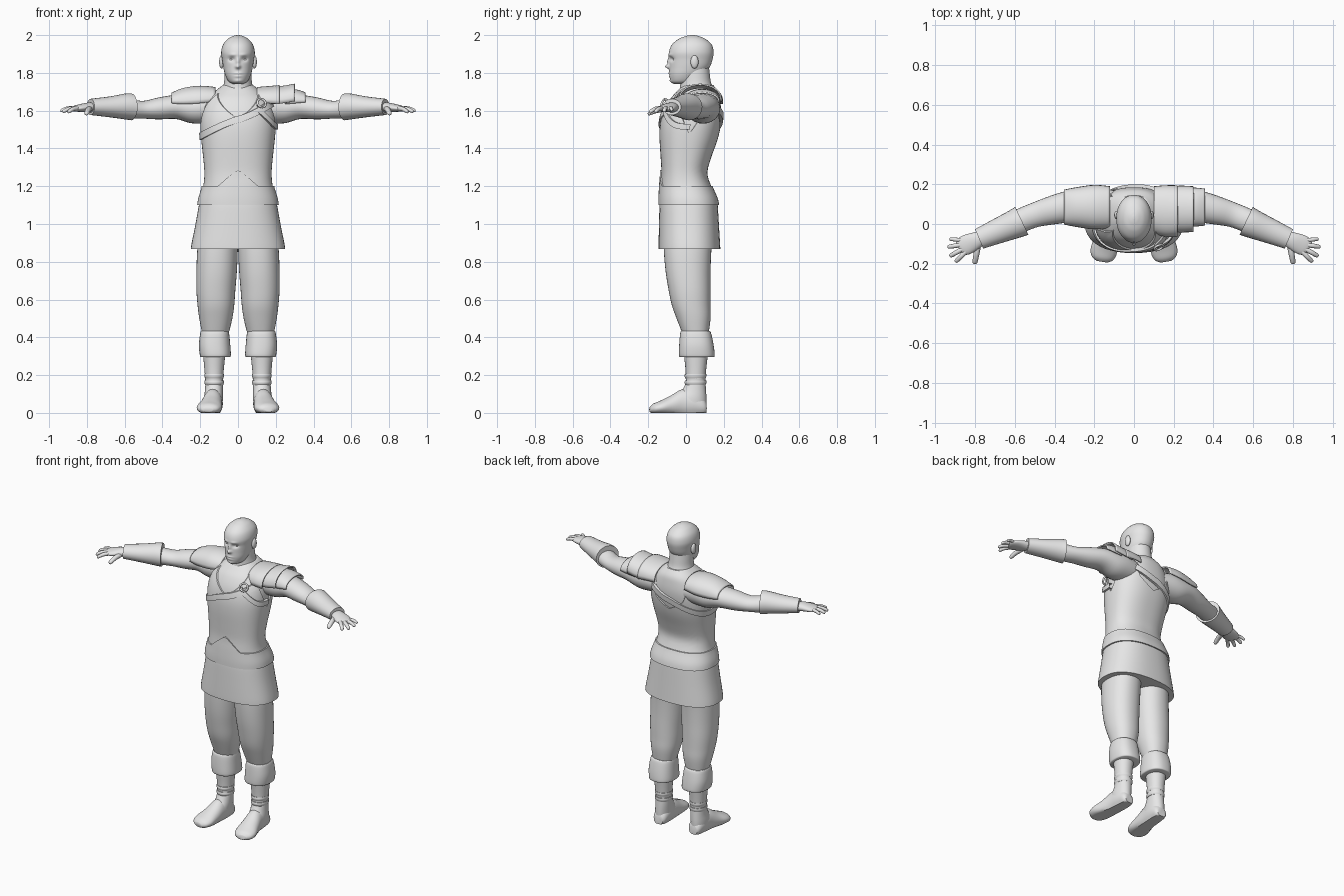
import bpy, bmesh
from math import sin, cos, pi, exp, radians, degrees
from mathutils import Vector

if "Cube" in bpy.data.objects:
    bpy.data.objects.remove(bpy.data.objects["Cube"], do_unlink=True)

GREY = (0.8, 0.8, 0.8, 1.0)
mat = bpy.data.materials.new("plain grey")
mat.use_nodes = True
mat.diffuse_color = GREY
mat.node_tree.nodes["Principled BSDF"].inputs["Base Color"].default_value = GREY


def finish(name, bm, mirror=False, thick=0):
    bmesh.ops.recalc_face_normals(bm, faces=bm.faces)
    me = bpy.data.meshes.new(name)
    bm.to_mesh(me)
    bm.free()
    for p in me.polygons:
        p.use_smooth = True
    me.set_sharp_from_angle(angle=radians(45))
    me.materials.append(mat)
    ob = bpy.data.objects.new(name, me)
    bpy.context.collection.objects.link(ob)
    if thick:
        ob.modifiers.new("Thickness", 'SOLIDIFY').thickness = thick
    if mirror:
        ob.modifiers.new("Mirror", 'MIRROR')
    return ob


def skin(name, rows, wrap=True, caps=True, **kw):
    """Join rows of points into a surface."""
    bm = bmesh.new()
    grid = [[bm.verts.new(p) for p in row] for row in rows]
    n = len(grid[0])
    for r, s in zip(grid, grid[1:]):
        for i in range(n if wrap else n - 1):
            j = (i + 1) % n
            bm.faces.new((r[i], r[j], s[j], s[i]))
    if caps:
        bm.faces.new(grid[0])
        bm.faces.new(grid[-1])
    return finish(name, bm, **kw)


def smooth(keys, steps=4):
    """Pass a smooth curve through rows of numbers."""
    ks = [keys[0]] + list(keys) + [keys[-1]]
    out = []
    for i in range(1, len(ks) - 2):
        for k in range(steps):
            t = k / steps
            out.append([b + 0.5 * t * (c - a + t * (2*a - 5*b + 4*c - d + t * (3*(b - c) + d - a)))
                        for a, b, c, d in zip(*ks[i - 1:i + 3])])
    return out + [list(keys[-1])]


def spow(v, e):
    return abs(v) ** e * (1 if v >= 0 else -1)


def level_point(key, t, power=2.4, off=0):
    """Point at angle t on a level section (z, x0, x1, y0, y1)."""
    z, x0, x1, y0, y1 = key
    return Vector(((x0 + x1) / 2 + ((x1 - x0) / 2 + off) * spow(cos(t), 2 / power),
                   (y0 + y1) / 2 + ((y1 - y0) / 2 + off) * spow(sin(t), 2 / power), z))


def column(name, keys, n=40, power=2.4, steps=4, **kw):
    rows = [[level_point(k, 2 * pi * i / n, power) for i in range(n)] for k in smooth(keys, steps)]
    return skin(name, rows, **kw)


def limb(name, keys, n=24, steps=4, **kw):
    """Tube along a path of (x, y, z, half width, half height)."""
    ks = smooth(keys, steps)
    rows = []
    for i, k in enumerate(ks):
        c = Vector(k[:3])
        d = Vector(ks[min(i + 1, len(ks) - 1)][:3]) - Vector(ks[max(i - 1, 0)][:3])
        side = Vector((d.y, -d.x, 0)).normalized()
        row = [c + side * k[3] * cos(2*pi*j/n) + Vector((0, 0, k[4] * sin(2*pi*j/n))) for j in range(n)]
        for p in row:
            p.z = max(p.z, 0)
        rows.append(row)
    return skin(name, rows, **kw)


def ball(name, loc, size, mirror=False):
    bm = bmesh.new()
    bmesh.ops.create_uvsphere(bm, u_segments=20, v_segments=12, radius=1)
    for v in bm.verts:
        v.co = Vector(loc) + v.co * Vector(size)
    return finish(name, bm, mirror)


# Torso
def even(z, w, y0, y1):
    return (z, -w, w, y0, y1)


TORSO = smooth([even(.95, .19, -.12, .15), even(1.1, .2, -.13, .16), even(1.2, .176, -.127, .125),
                even(1.27, .17, -.122, .105), even(1.35, .176, -.126, .125), even(1.45, .187, -.132, .16),
                even(1.53, .192, -.13, .178), even(1.6, .184, -.115, .185), even(1.66, .16, -.085, .18),
                even(1.7, .125, -.05, .17), even(1.735, .08, -.015, .145)], 6)
skin("torso", [[level_point(k, 2 * pi * i / 48) for i in range(48)] for k in TORSO])


def on_torso(t, z, off):
    for a, b in zip(TORSO, TORSO[1:]):
        if a[0] <= z <= b[0]:
            f = (z - a[0]) / (b[0] - a[0])
            return level_point([p + (q - p) * f for p, q in zip(a, b)], t, off=off)
    return level_point(TORSO[-1], t, off=off)


def band(name, low, high, off, start=0, end=360, n=96, rows=8):
    """Layer over the torso between two heights that vary with the angle."""
    closed = end - start == 360
    ts = [radians(start + (end - start) * i / (n if closed else n - 1)) for i in range(n)]
    spans = [(0, -.006)] + [(r / rows, off) for r in range(rows + 1)] + [(1, -.006)]
    grid = [[on_torso(t, low(t) + (high(t) - low(t)) * f, o) for t in ts] for f, o in spans]
    skin(name, grid, wrap=closed, caps=False)


def ramp(x, pts):
    for (a, u), (b, v) in zip(pts, pts[1:]):
        if x <= b:
            return u + (v - u) * (x - a) / (b - a)
    return pts[-1][1]


# Tunic with a V at the front, a deep scoop behind and open armholes
def neckline(t):
    a = degrees(abs(abs((t + pi) % (2 * pi) - pi) - pi / 2))
    if sin(t) < 0:
        return ramp(a, [(0, 1.56), (45, 1.69), (65, 1.63), (90, 1.48)])
    return ramp(a, [(0, 1.49), (25, 1.55), (48, 1.69), (68, 1.62), (90, 1.48)])


band("tunic", lambda t: 1.15, neckline, .008, rows=16)


# Belt with a peaked front
def belt_top(t):
    return 1.2 + (max(0, .085 - .17 * abs(cos(t))) if sin(t) < 0 else 0)


band("belt", lambda t: 1.1, belt_top, .016, n=120)

# Chest straps and ring
band("long_strap", lambda t: 1.535 + .09 * cos(t), lambda t: 1.572 + .09 * cos(t), .016, rows=4)
band("side_strap", lambda t: 1.5 - .13 * sin(t) ** 3, lambda t: 1.53 - .14 * sin(t) ** 3, .02, -62, 0, 24, 4)
bpy.ops.mesh.primitive_torus_add(major_radius=.024, minor_radius=.006, major_segments=24, minor_segments=8,
                                 location=(.125, -.118, 1.64), rotation=(radians(65), 0, radians(25)))
ring = bpy.context.object
ring.name = "strap_ring"
ring.data.materials.append(mat)
bpy.ops.object.shade_smooth()

# Skirt
column("skirt", [even(1.125, .2, -.135, .165), even(1.1, .207, -.14, .168), even(1, .225, -.143, .174),
                 even(.9, .245, -.145, .18), even(.868, .25, -.145, .182)], n=48)

# Neck and head
column("neck", [even(1.66, .11, -.06, .165), even(1.71, .085, -.035, .148), even(1.75, .074, -.03, .132),
                even(1.8, .07, -.03, .125), even(1.85, .065, -.03, .12)], power=2)
head = column("head", [even(1.742, .028, -.066, .02), even(1.755, .05, -.08, .055), even(1.79, .068, -.088, .09),
                       even(1.83, .078, -.088, .125), even(1.87, .084, -.088, .14), even(1.91, .089, -.09, .146),
                       even(1.95, .079, -.074, .136), even(1.98, .054, -.038, .102),
                       even(1.995, .026, 0, .066), even(2, .006, .025, .042)], n=96, power=2.1, steps=8)
# Facial forms: x, z, spread across, spread up, push
FORMS = [(.034, 1.872, .016, .011, .013), (0, 1.833, .012, .010, -.022), (0, 1.86, .009, .02, -.012),
         (.028, 1.896, .02, .007, -.005), (0, 1.797, .02, .005, -.006), (0, 1.782, .017, .005, -.005),
         (0, 1.79, .022, .002, .003), (0, 1.757, .02, .009, -.005)]
for v in head.data.vertices:
    if v.co.y < 0:
        x, z = abs(v.co.x), v.co.z
        v.co.y += sum(d * exp(-((x - fx) / sx) ** 2 - ((z - fz) / sz) ** 2) for fx, fz, sx, sz, d in FORMS)
ball("eyes", (.034, -.058, 1.872), (.014, .011, .009), True)
ball("ears", (.087, .045, 1.858), (.013, .021, .035), True)

# Arms, bracers and hands
limb("arms", [(.1, .09, 1.61, .08, .07), (.18, .09, 1.615, .09, .083), (.25, .092, 1.612, .088, .078),
              (.33, .087, 1.62, .08, .064), (.42, .067, 1.612, .071, .058), (.5, .045, 1.605, .062, .047),
              (.57, .018, 1.61, .06, .05), (.64, -.01, 1.615, .055, .048), (.77, -.068, 1.616, .036, .028)],
     mirror=True)
limb("bracers", [(.565, .016, 1.62, .078, .071), (.6, 0, 1.622, .073, .068), (.68, -.033, 1.62, .064, .055),
                 (.78, -.075, 1.62, .053, .043)], mirror=True)
limb("palms", [(.76, -.066, 1.616, .034, .027), (.8, -.085, 1.617, .044, .025), (.845, -.105, 1.613, .05, .019),
               (.872, -.117, 1.61, .042, .014), (.882, -.122, 1.609, .03, .008)], mirror=True)


def finger(name, base, tip, r):
    a, b = Vector(base), Vector(tip)
    mid = a.lerp(b, .5) + Vector((0, 0, .005))
    keys = [(a, r), (mid, r * .95), (a.lerp(b, .9), r * .8), (b, r * .3)]
    limb(name, [(*p, s, s) for p, s in keys], n=12, mirror=True)


finger("index_fingers", (.848, -.14, 1.612), (.9, -.192, 1.594), .0125)
finger("middle_fingers", (.862, -.125, 1.612), (.929, -.163, 1.596), .0125)
finger("ring_fingers", (.872, -.105, 1.612), (.94, -.116, 1.6), .012)
finger("little_fingers", (.868, -.082, 1.612), (.93, -.075, 1.604), .0105)
finger("thumbs", (.785, -.105, 1.61), (.803, -.202, 1.585), .0155)


# Shoulder plates
def shoulder_plate(name, keys):
    rows = [[(x, y + ry * cos(a), z + rz * spow(sin(a), .8)) for a in (pi * i / 20 for i in range(21))]
            for x, y, z, ry, rz in smooth(keys)]
    skin(name, rows, wrap=False, caps=False, thick=.008)


shoulder_plate("right_shoulder_plate", [(-.12, .085, 1.65, .105, .075), (-.2, .085, 1.64, .112, .092),
                                        (-.29, .085, 1.635, .1, .085), (-.352, .085, 1.64, .088, .055)])
for label, keys in {
    "inner": [(.1, .07, 1.64, .12, .085), (.16, .065, 1.64, .13, .09), (.22, .065, 1.635, .13, .1)],
    "middle": [(.17, .075, 1.635, .115, .09), (.24, .075, 1.64, .118, .092), (.3, .075, 1.65, .115, .093)],
    "outer": [(.25, .085, 1.635, .1, .08), (.31, .085, 1.64, .098, .072), (.357, .085, 1.645, .093, .052)],
}.items():
    shoulder_plate("left_shoulder_plate_" + label, keys)

# Trousers, cuffs, shins, ankle wraps and boots
column("trousers", [(1, .005, .2, -.12, .15), (.87, .001, .215, -.118, .135), (.75, .006, .22, -.108, .13),
                    (.65, .014, .22, -.092, .13), (.57, .02, .214, -.075, .13), (.5, .03, .205, -.05, .13),
                    (.41, .052, .188, -.015, .118)], power=2.2, mirror=True)
column("cuffs", [(.433, .056, .192, -.02, .122), (.425, .048, .199, -.03, .132), (.36, .041, .207, -.036, .146),
                 (.305, .038, .202, -.037, .152), (.295, .045, .196, -.03, .146)], mirror=True)
column("shins", [(.32, .066, .186, -.012, .117), (.22, .076, .177, -.002, .106), (.13, .082, .17, 0, .1)],
       power=2.1, mirror=True)
for i, z in enumerate((.16, .195)):
    column("ankle_wraps_%d" % (i + 1), [(z - .012, .078, .174, -.004, .104), (z, .074, .178, -.008, .108),
                                        (z + .012, .075, .177, -.005, .107)], power=2.1, mirror=True)
column("boot_tops", [(.16, .08, .172, 0, .103), (.12, .08, .175, -.02, .106), (.08, .08, .18, -.05, .108),
                     (.04, .082, .18, -.06, .108)], power=2.1, mirror=True)
limb("boots", [(.127, .108, .025, .03, .03), (.128, .09, .035, .043, .048), (.13, .04, .05, .05, .07),
               (.134, -.02, .05, .052, .075), (.142, -.08, .037, .06, .055), (.152, -.135, .028, .067, .037),
               (.158, -.172, .022, .055, .027), (.161, -.19, .018, .028, .014)], mirror=True)
